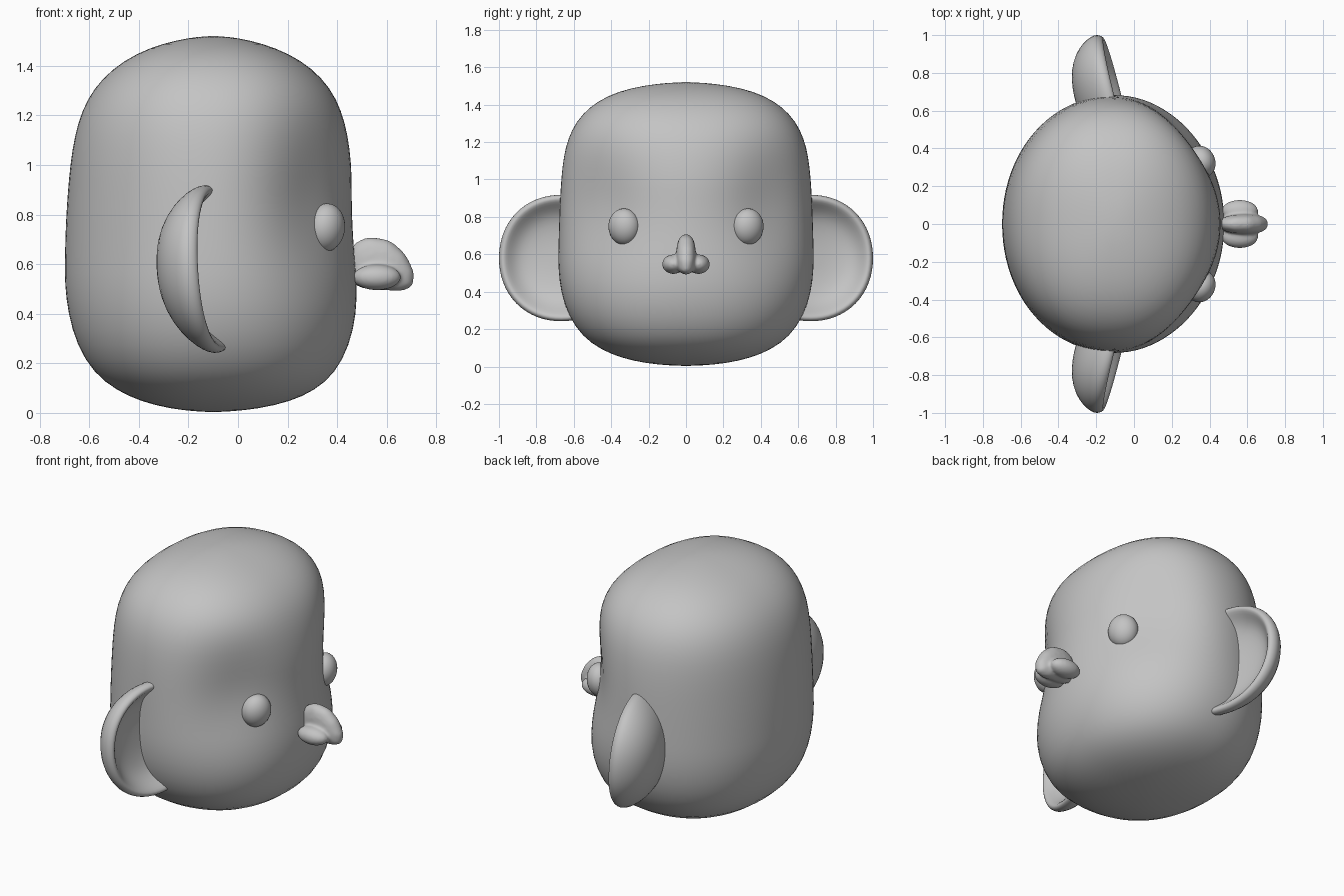
import bpy, bmesh, math
from mathutils import Matrix, Vector

if "Cube" in bpy.data.objects:
    bpy.data.objects.remove(bpy.data.objects["Cube"])

gray = bpy.data.materials.new("plain_gray")
gray.diffuse_color = (0.55, 0.55, 0.55, 1)
gray.use_nodes = True
gray.node_tree.nodes["Principled BSDF"].inputs["Base Color"].default_value = gray.diffuse_color


def finish(name, bm, levels=0):
    """Turn a bmesh into a smooth, gray object."""
    bmesh.ops.recalc_face_normals(bm, faces=bm.faces[:])
    me = bpy.data.meshes.new(name)
    bm.to_mesh(me)
    bm.free()
    me.materials.append(gray)
    for p in me.polygons:
        p.use_smooth = True
    ob = bpy.data.objects.new(name, me)
    bpy.context.collection.objects.link(ob)
    if levels:
        m = ob.modifiers.new("Subdivision", 'SUBSURF')
        m.levels = m.render_levels = levels
    return ob


def loft(bm, rings, start, end):
    """Skin closed rings of points, closed by a pole at each end."""
    vr = [[bm.verts.new(p) for p in r] for r in rings]
    n = len(vr[0])
    for a, b in zip(vr, vr[1:]):
        for i in range(n):
            bm.faces.new((a[i], a[(i + 1) % n], b[(i + 1) % n], b[i]))
    for ring, pole in ((vr[0], start), (vr[-1], end)):
        v = bm.verts.new(pole)
        for i in range(n):
            bm.faces.new((v, ring[i], ring[(i + 1) % n]))


def ball(bm, c, r, tilt=0.0, yaw=0.0):
    mat = (Matrix.Translation(c) @ Matrix.Rotation(yaw, 4, 'Z')
           @ Matrix.Rotation(tilt, 4, 'Y') @ Matrix.Diagonal((*r, 1)))
    bmesh.ops.create_uvsphere(bm, u_segments=32, v_segments=20, radius=1, matrix=mat)


# head: rows of height, back x, front x, half width
HEAD = [(.006, -.17, -.03, .09), (.016, -.27, .08, .21), (.045, -.39, .21, .345),
        (.09, -.49, .31, .455), (.16, -.582, .393, .555), (.27, -.65, .45, .63),
        (.40, -.687, .48, .672), (.52, -.70, .481, .684), (.60, -.70, .476, .685),
        (.70, -.698, .468, .683), (.80, -.694, .464, .68), (.90, -.687, .463, .676),
        (1.0, -.678, .462, .67), (1.12, -.66, .446, .657), (1.22, -.63, .419, .632),
        (1.31, -.582, .374, .588), (1.39, -.505, .30, .515), (1.45, -.41, .205, .415),
        (1.49, -.305, .10, .295), (1.513, -.20, 0, .15)]
CX = -.1
rings = []
for z, back, front, w in HEAD:
    ring = []
    for i in range(48):
        a = 2 * math.pi * i / 48
        c, s = math.cos(a), math.sin(a)
        az = abs(math.atan2(s, c))
        # shallow eye sockets on both sides of the nose
        dent = .055 * math.exp(-((z - .88) / .30) ** 2 - ((az - .75) / .42) ** 2)
        # cross-section gets squarer towards the crown and the base
        e = 2.04 + .3 * min(1, abs(z - .7) / .75) ** 2
        k = (abs(c) ** e + abs(s) ** e) ** (-1 / e) * (1 - dent / .6)
        ring.append((CX + c * (front - CX if c > 0 else CX - back) * k, s * w * k, z))
    rings.append(ring)
bm = bmesh.new()
loft(bm, rings, (CX, 0, .003), (CX, 0, 1.522))
finish("head", bm, 1)

# ears: cupped bowls, profile of relative radius and depth behind the rim plane
EAR = [(.2, -.225), (.45, -.208), (.7, -.165), (.88, -.11), (.98, -.06), (1.005, -.03),
       (.99, -.006), (.945, .006), (.89, -.004), (.81, -.035), (.7, -.07), (.55, -.095),
       (.3, -.11)]
for side, label in ((1, "left"), (-1, "right")):
    def ear_point(r, d, a):
        c, s = math.cos(a), math.sin(a)
        q = r * (abs(c) ** 2.12 + abs(s) ** 2.12) ** (-1 / 2.12)
        dy, dz = .335 * q * c, .34 * q * s
        return (-.085 - .25 * dy - .06 * dz + d, side * (.667 + dy), .58 + dz)
    bm = bmesh.new()
    loft(bm, [[ear_point(r, d, 2 * math.pi * i / 32) for i in range(32)] for r, d in EAR],
         ear_point(0, -.23, 0), ear_point(0, -.112, 0))
    finish(label + "_ear", bm, 1)

    # eyes
    bm = bmesh.new()
    ball(bm, (.355, side * .33, .747), (.074, .087, .098), .12, side * .45)
    finish(label + "_eye", bm)

# nose: side profile given a width, blended with two nostril lobes
NOSE = [(.43, .49), (.55, .495), (.65, .48), (.715, .495), (.725, .56),
        (.685, .645), (.615, .71), (.53, .72), (.43, .70)]
bm = bmesh.new()
f = bm.faces.new([bm.verts.new((x, -.062, z)) for x, z in NOSE])
ext = bmesh.ops.extrude_face_region(bm, geom=[f])
new = [g for g in ext["geom"] if isinstance(g, bmesh.types.BMVert)]
bmesh.ops.translate(bm, verts=new, vec=Vector((0, .124, 0)))
for side in (1, -1):
    ball(bm, (.56, side * .068, .547), (.098, .06, .052))
nose = finish("nose", bm, 2)
blend = nose.modifiers.new("Blend", 'REMESH')
blend.mode = 'VOXEL'
blend.voxel_size = .008
blend.use_smooth_shade = True
soft = nose.modifiers.new("Soften", 'SMOOTH')
soft.factor = .5
soft.iterations = 8
